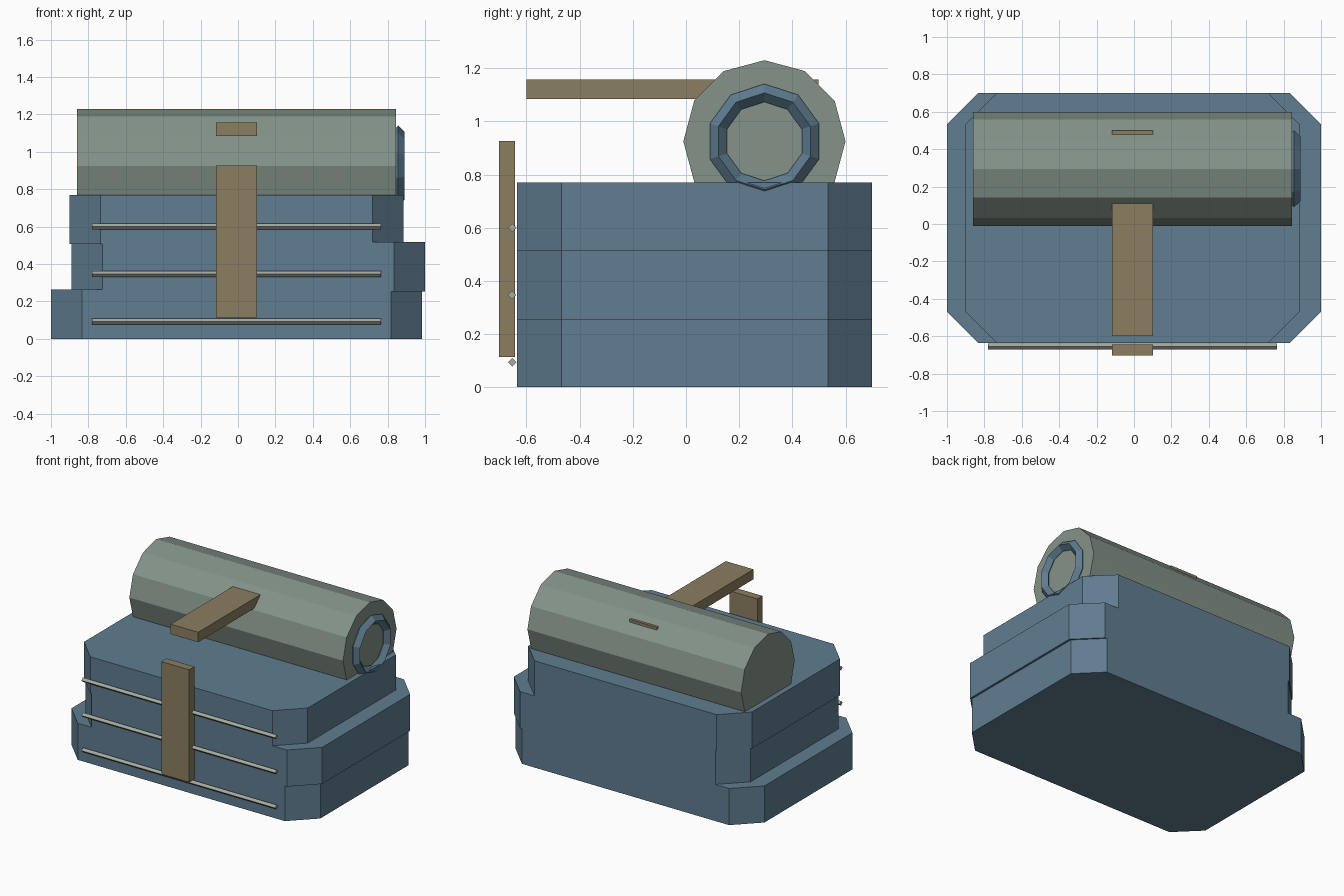
import bpy, bmesh
from math import pi

if "Cube" in bpy.data.objects:
    bpy.data.objects.remove(bpy.data.objects["Cube"])


def material(name, color):
    m = bpy.data.materials.new(name)
    m.diffuse_color = (*color, 1)
    m.use_nodes = True
    m.node_tree.nodes["Principled BSDF"].inputs["Base Color"].default_value = m.diffuse_color
    return m


BLUE = material("blue_cloth", (0.115, 0.205, 0.28))
SAGE = material("sage_cloth", (0.23, 0.29, 0.25))
TAN = material("tan_leather", (0.26, 0.21, 0.12))
CORD = material("pale_cord", (0.38, 0.40, 0.35))


def finish(name, mat):
    ob = bpy.context.object
    ob.name = ob.data.name = name
    ob.data.materials.append(mat)
    return ob


def box(name, lo, hi, mat):
    bpy.ops.mesh.primitive_cube_add(size=1, location=[(a + b) / 2 for a, b in zip(lo, hi)])
    ob = finish(name, mat)
    ob.scale = [b - a for a, b in zip(lo, hi)]
    bpy.ops.object.transform_apply(location=False, rotation=False, scale=True)
    return ob


def rod(name, x0, x1, y, z, radius, sides, mat):
    # cylinder along x with a corner pointing straight up
    bpy.ops.mesh.primitive_cylinder_add(vertices=sides, radius=radius, depth=x1 - x0,
                                        location=((x0 + x1) / 2, y, z), rotation=(0, pi / 2, 0))
    return finish(name, mat)


# Three stacked folded blankets with chamfered upright corners, and their front cords
STEP = 0.253
for i, (x0, x1) in enumerate([(-1.0, 0.985), (-0.89, 1.0), (-0.9, 0.885)]):
    z = i * STEP
    ob = box(f"folded_blanket_{i + 1}", (x0, -0.635, z), (x1, 0.7, z + 0.264), BLUE)
    bm = bmesh.new()
    bm.from_mesh(ob.data)
    upright = [e for e in bm.edges if abs(e.verts[0].co.z - e.verts[1].co.z) > 0.1]
    bmesh.ops.bevel(bm, geom=upright, offset=0.166, segments=1, affect='EDGES')
    bm.to_mesh(ob.data)
    bm.free()
    rod(f"front_cord_{i + 1}", -0.78, 0.765, -0.654, z + 0.094, 0.016, 4, CORD)

# Bedroll lying on top
rod("bedroll", -0.86, 0.845, 0.295, 0.925, 0.305, 12, SAGE)

# Rolled end ring on the right end
bpy.ops.mesh.primitive_torus_add(major_segments=10, minor_segments=4, major_radius=0.182,
                                 minor_radius=0.034, location=(0.856, 0.295, 0.925),
                                 rotation=(0, pi / 2, 0))
finish("bedroll_end_ring", BLUE)

# Straps
box("front_strap", (-0.118, -0.703, 0.114), (0.102, -0.644, 0.926), TAN)
box("top_strap", (-0.118, -0.6, 1.085), (0.102, 0.499, 1.157), TAN)
